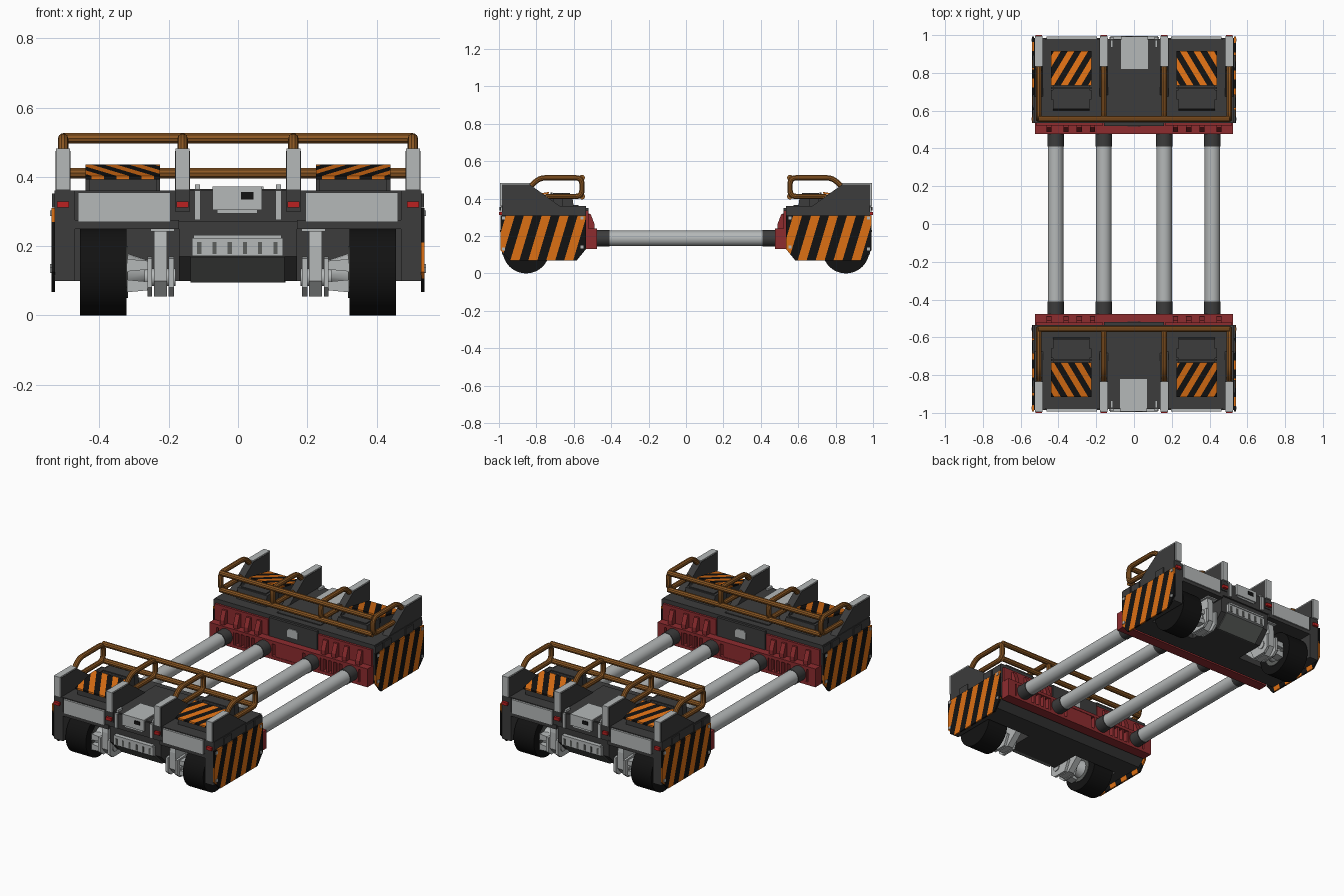
import bpy, bmesh, math
from mathutils import Vector

if "Cube" in bpy.data.objects:
    bpy.data.objects.remove(bpy.data.objects["Cube"])

def material(name, *c):
    m = bpy.data.materials.new(name)
    m.diffuse_color = (*c, 1)
    m.use_nodes = True
    m.node_tree.nodes["Principled BSDF"].inputs["Base Color"].default_value = m.diffuse_color
    return m

DARK = material("dark grey", .045, .045, .045)
BLACK = material("black", .006, .006, .006)
ORANGE = material("orange", .72, .16, .007)
BROWN = material("rail brown", .27, .1, .018)
LIGHT = material("light grey", .46, .48, .48)
MID = material("mid grey", .11, .115, .11)
RED = material("dark red", .27, .025, .028)
LAMP = material("lamp red", .5, .015, .015)
half = []          # parts of the front half, later copied to the back


def add(name, bm, *mats, smooth=False, keep=True):
    bmesh.ops.recalc_face_normals(bm, faces=bm.faces)
    me = bpy.data.meshes.new(name)
    bm.to_mesh(me)
    bm.free()
    for m in mats:
        me.materials.append(m)
    if smooth:
        me.shade_smooth()
        me.set_sharp_from_angle(angle=math.radians(35))
    ob = bpy.data.objects.new(name, me)
    bpy.context.collection.objects.link(ob)
    if keep:
        half.append(ob)
    return ob


def prism_bm(pts, a, b, axis="x"):
    """Extrude a profile: (y,z) along x, (x,z) along y or (x,y) along z."""
    put = {"x": lambda p, t: (t, *p), "y": lambda p, t: (p[0], t, p[1]), "z": lambda p, t: (*p, t)}[axis]
    bm = bmesh.new()
    lo = [bm.verts.new(put(p, a)) for p in pts]
    hi = [bm.verts.new(put(p, b)) for p in pts]
    bm.faces.new(lo)
    bm.faces.new(hi)
    n = len(pts)
    for i in range(n):
        bm.faces.new((lo[i], lo[(i + 1) % n], hi[(i + 1) % n], hi[i]))
    return bm


def prism(name, mat, pts, a, b, axis="x"):
    return add(name, prism_bm(pts, a, b, axis), mat)


def box(name, mat, x0, x1, y0, y1, z0, z1):
    return prism(name, mat, [(x0, y0), (x1, y0), (x1, y1), (x0, y1)], z0, z1, "z")


def striped(name, bm, n, w):
    """Cut into slanted bands across direction n and colour them in turn."""
    n = Vector(n)
    for i in range(-40, 41):
        bmesh.ops.bisect_plane(bm, geom=bm.verts[:] + bm.edges[:] + bm.faces[:],
                               plane_co=n * (i * w / n.length_squared), plane_no=n.normalized())
    for f in bm.faces:
        f.material_index = math.floor(f.calc_center_median().dot(n) / w) % 2
    return add(name, bm, ORANGE, BLACK)


def cylinder(name, mat, p, q, r, seg=32, keep=True, smooth=True, r2=None):
    p, q = Vector(p), Vector(q)
    bm = bmesh.new()
    bmesh.ops.create_cone(bm, cap_ends=True, segments=seg, radius1=r, radius2=r2 or r, depth=(q - p).length)
    bm.transform((q - p).to_track_quat("Z", "Y").to_matrix().to_4x4())
    bmesh.ops.translate(bm, vec=(p + q) / 2, verts=bm.verts)
    return add(name, bm, mat, smooth=smooth, keep=keep)


def pipe(name, pts, r, bend=.035):
    """Tube along a path with rounded corners."""
    P = [Vector(p) for p in pts]
    path = [P[0]]
    for a, c, b in zip(P, P[1:], P[2:]):
        s, e = c + (a - c).normalized() * bend, c + (b - c).normalized() * bend
        path += [s * (1 - t) ** 2 + c * 2 * t * (1 - t) + e * t * t for t in (0, .25, .5, .75, 1)]
    path.append(P[-1])
    cu = bpy.data.curves.new(name, "CURVE")
    cu.dimensions, cu.bevel_depth, cu.bevel_resolution, cu.use_fill_caps = "3D", r, 3, True
    sp = cu.splines.new("POLY")
    sp.points.add(len(path) - 1)
    for pt, v in zip(sp.points, path):
        pt.co = (*v, 1)
    tmp = bpy.data.objects.new("tmp", cu)
    bpy.context.collection.objects.link(tmp)
    bm = bmesh.new()
    bm.from_mesh(bpy.data.meshes.new_from_object(tmp.evaluated_get(bpy.context.evaluated_depsgraph_get())))
    bpy.data.objects.remove(tmp)
    return add(name, bm, BROWN, smooth=True)


# body: deck, rear hull and sloped centre
box("deck", DARK, -.53, .53, -.98, -.535, .27, .36)
prism("rear_hull", DARK, [(-.72, .1), (-.59, .1), (-.535, .15), (-.535, .3), (-.72, .3)], -.53, .53)
prism("centre_hull", DARK, [(-.97, .3), (-.97, .17), (-.9, .1), (-.7, .1), (-.7, .3)], -.17, .17)
box("centre_lid", DARK, -.145, .145, -.975, -.575, .355, .365)
box("control_box", LIGHT, -.073, .07, -.992, -.82, .305, .372)
box("control_box_base", LIGHT, -.06, .057, -.985, -.9, .295, .306)
box("control_label", BLACK, .008, .045, -.996, -.99, .335, .356)

# front bumper with slots and skid plate
box("bumper", LIGHT, -.133, .13, -.99, -.96, .172, .224)
box("bumper_lip", LIGHT, -.128, .125, -.995, -.96, .222, .232)
for i in range(6):
    x = -.112 + i * .044
    box("bumper_slot", MID, x - .006, x + .006, -.993, -.985, .178, .212)
prism("skid_plate", MID, [(-.978, .168), (-.905, .095), (-.89, .1), (-.96, .172)], -.137, .134)

for s in (-1, 1):
    def sbox(name, mat, x0, x1, *r):
        return box(name, mat, s * x0, s * x1, *r)

    # side wall and striped side panel
    prism("side_wall", DARK, [(-.985, .36), (-.985, .1), (-.6, .1), (-.54, .15), (-.54, .36)], s * .47, s * .53)
    outline = [(-.993, .31), (-.993, .125), (-.94, .068), (-.585, .068), (-.535, .13), (-.535, .31)]
    striped("hazard_side_panel", prism_bm(outline, s * .529, s * .539), (0, s, -.3), .048)
    for y, z in ((-.975, .295), (-.975, .13), (-.555, .295), (-.555, .14)):
        sbox("panel_bolt", LIGHT, .537, .543, y - .008, y + .008, z - .008, z + .008)
    for y in (-.86, -.65, -.57):
        sbox("side_latch", DARK, .52, .537, y - .035, y + .035, .312, .352)

    # wheel arch and light front panel
    sbox("front_panel", LIGHT, .195, .462, -.992, -.96, .27, .355)
    sbox("arch_top", DARK, .17, .5, -.985, -.7, .25, .275)
    sbox("front_handle", LIGHT, .108, .126, -.99, -.975, .275, .36)
    sbox("handle_post", LIGHT, .11, .124, -.975, -.935, .355, .378)

    # wheel with hub
    cy, cz = -.855, .126
    bm = bmesh.new()
    cylinder("tyre", BLACK, (s * .322, cy, cz), (s * .456, cy, cz), .126, 48)
    cylinder("wheel_rim", MID, (s * .318, cy, cz), (s * .33, cy, cz), .075, 32)
    cylinder("wheel_hub", LIGHT, (s * .255, cy, cz), (s * .325, cy, cz), .032, 16, r2=.055)
    bm.free()

    # suspension arm and its brackets
    prism("suspension_arm", LIGHT, [(-.93, .262), (-.8, .262), (-.69, .235), (-.69, .17), (-.82, .055),
                                    (-.9, .055), (-.94, .1), (-.94, .2)], s * .205, s * .243)
    sbox("suspension_head", LIGHT, .183, .252, -.95, -.85, .243, .268)
    prism("arm_cheek", LIGHT, [(-.95, .08), (-.92, .055), (-.83, .055), (-.8, .12), (-.86, .17), (-.95, .165)],
          s * .185, s * .2)
    prism("arm_cheek", LIGHT, [(-.95, .08), (-.92, .055), (-.83, .055), (-.8, .12), (-.86, .17), (-.95, .165)],
          s * .248, s * .262)
    cylinder("arm_pin", LIGHT, (s * .18, -.9, .11), (s * .27, -.9, .11), .025, 16)
    for z in (.085, .145):
        prism("hub_bracket", LIGHT, [(s * .255, z - .012), (s * .32, z - .018), (s * .32, z + .018), (s * .255, z + .012)],
              -.93, -.88, "y")

    # engine hatch: housing, lid frame and striped sloping lid
    prism("hatch_housing", DARK, [(-.905, .355), (-.905, .392), (-.73, .424), (-.61, .424), (-.6, .355)],
          s * .235, s * .43)
    striped("hazard_hatch", prism_bm([(-.915, .393), (-.732, .427), (-.732, .436), (-.915, .403)],
                                     s * .225, s * .44), (s, -.6, 0), .036)
    sbox("hatch_cover", DARK, .225, .44, -.725, -.715, .4, .432)
    sbox("hatch_cover", DARK, .25, .415, -.69, -.62, .42, .43)
    for x in (.225, .41):
        sbox("hatch_hinge", DARK, x, x + .03, -.71, -.66, .36, .43)

    # fins with light front and top edges, lamps and railing hoops
    for x in (.505, .16):
        prism("fin", DARK, [(-.985, .3), (-.985, .475), (-.835, .475), (-.675, .36), (-.675, .3)],
              s * (x - .022), s * (x + .022))
        prism("fin_edge", LIGHT, [(-.995, .362), (-.995, .482), (-.835, .482), (-.835, .475), (-.985, .475),
                                  (-.985, .362)], s * (x - .02), s * (x + .02))
        sbox("tail_lamp", LAMP, x - .017, x + .017, -1, -.98, .311, .329)
        pipe("rail_hoop", [(s * x, -.84, .455), (s * x, -.785, .511), (s * x, -.556, .511),
                           (s * x, -.556, .411), (s * x, -.75, .411)], .015)

    # red inner wall with wedge tabs and vertical ribs
    sbox("red_wall", RED, .165, .52, -.54, -.522, .13, .335)
    for x in (.22, .29, .36, .45):
        prism("red_tab", RED, [(-.525, .235), (-.49, .235), (-.49, .265), (-.51, .318), (-.525, .318)],
              s * (x - .014), s * (x + .014))
    for x in (.22, .255, .29, .325, .36):
        sbox("red_rib", RED, x - .007, x + .007, -.525, -.482, .14, .235)
    sbox("red_end_plate", RED, .475, .524, -.537, -.477, .13, .24)
    for x in (.16, .415):
        sbox("tube_socket", RED, x - .05, x + .05, -.525, -.478, .135, .238)
        cylinder("tube_sleeve", DARK, (s * x, -.49, .187), (s * x, -.41, .187), .044)
        cylinder("cross_tube", LIGHT, (s * x, -.415, .187), (s * x, 0, .187), .041)

# long rails
for z in (.511, .411):
    pipe("long_rail", [(-.505, -.556, z), (.505, -.556, z)], .016)

# red beam and the dark centre of the inner wall
box("beam_web", RED, -.522, .522, -.54, -.51, .13, .24)
box("beam_top", RED, -.522, .522, -.535, -.477, .222, .24)
box("beam_bottom", RED, -.522, .522, -.535, -.477, .13, .148)
box("beam_centre", RED, -.09, .09, -.52, -.48, .14, .23)
box("inner_panel", DARK, -.16, .16, -.54, -.52, .24, .35)
prism("inner_badge_plate", LIGHT, [(-.035, .27), (.035, .27), (.035, .305), (.022, .32), (-.022, .32), (-.035, .305)],
      -.522, -.515, "y")

# the back half is the front half turned round
for ob in list(half):
    c = ob.copy()
    c.name = "back_" + ob.name
    c.rotation_euler = (0, 0, math.pi)
    bpy.context.collection.objects.link(c)
